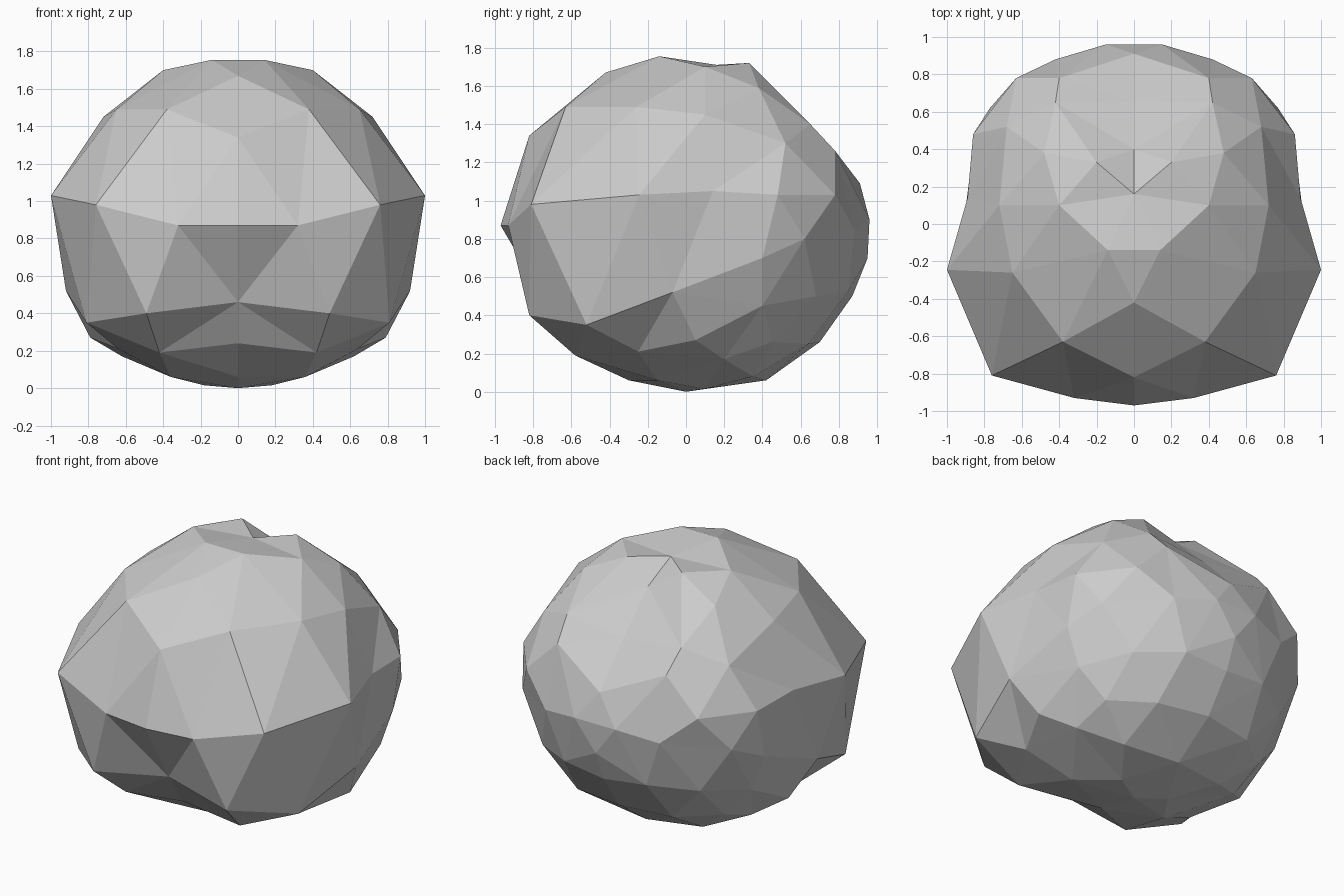
import bpy, bmesh
from mathutils import Vector

CENTRE = Vector((0, 0, 0.88))

# Facet corners on one half of the boulder, mirrored across x
upper = [(1, -.245, 1.03), (.76, -.81, .98), (.32, -.93, .87), (.38, -.63, 1.49),
         (.65, -.26, 1.49), (.72, .10, 1.45), (.40, .10, 1.70), (.14, -.14, 1.755),
         (.20, .33, 1.72), (.48, .38, 1.59), (.42, .65, 1.40), (.40, .78, 1.26),
         (.68, .52, 1.30), (.89, .14, 1.05), (.86, .48, 1.03), (.63, .78, 1.03),
         (.15, .96, .90), (.42, .88, .85)]
lower = [(.49, -.82, .40), (.81, -.52, .35), (.92, -.07, .52), (.79, .05, .27),
         (.64, -.25, .21), (.42, -.58, .19), (.62, .20, .17), (.36, -.15, .06),
         (.18, .10, .015), (.37, .35, .08), (.86, .40, .70), (.77, .40, .45),
         (.77, .62, .80), (.58, .68, .50), (.30, .85, .53), (.35, .64, .25),
         (.60, .45, .26)]

# Centre-line profile (y, z): front crease, crown, back hollow, base, front tuck
middle = [(-.97, .87), (-.82, 1.34), (-.42, 1.67), (.16, 1.71), (.40, 1.60),
          (.66, 1.35), (.91, 1.09), (.95, .70), (.87, .50), (.70, .26),
          (.42, .06), (0, 0), (-.30, .06), (-.58, .24), (-.73, .46)]

points = [Vector((s * x, y, z)) for x, y, z in upper + lower for s in (1, -1)]
points += [Vector((0, y, z)) for y, z in middle]

# Triangulate the corners on a sphere, then move them to their true places
bm = bmesh.new()
verts = [bm.verts.new((p - CENTRE).normalized()) for p in points]
bmesh.ops.convex_hull(bm, input=verts)
for v, p in zip(verts, points):
    v.co = p
bmesh.ops.recalc_face_normals(bm, faces=bm.faces)

mesh = bpy.data.meshes.new("boulder")
bm.to_mesh(mesh)
bm.free()
boulder = bpy.data.objects.new("boulder", mesh)
bpy.context.collection.objects.link(boulder)
